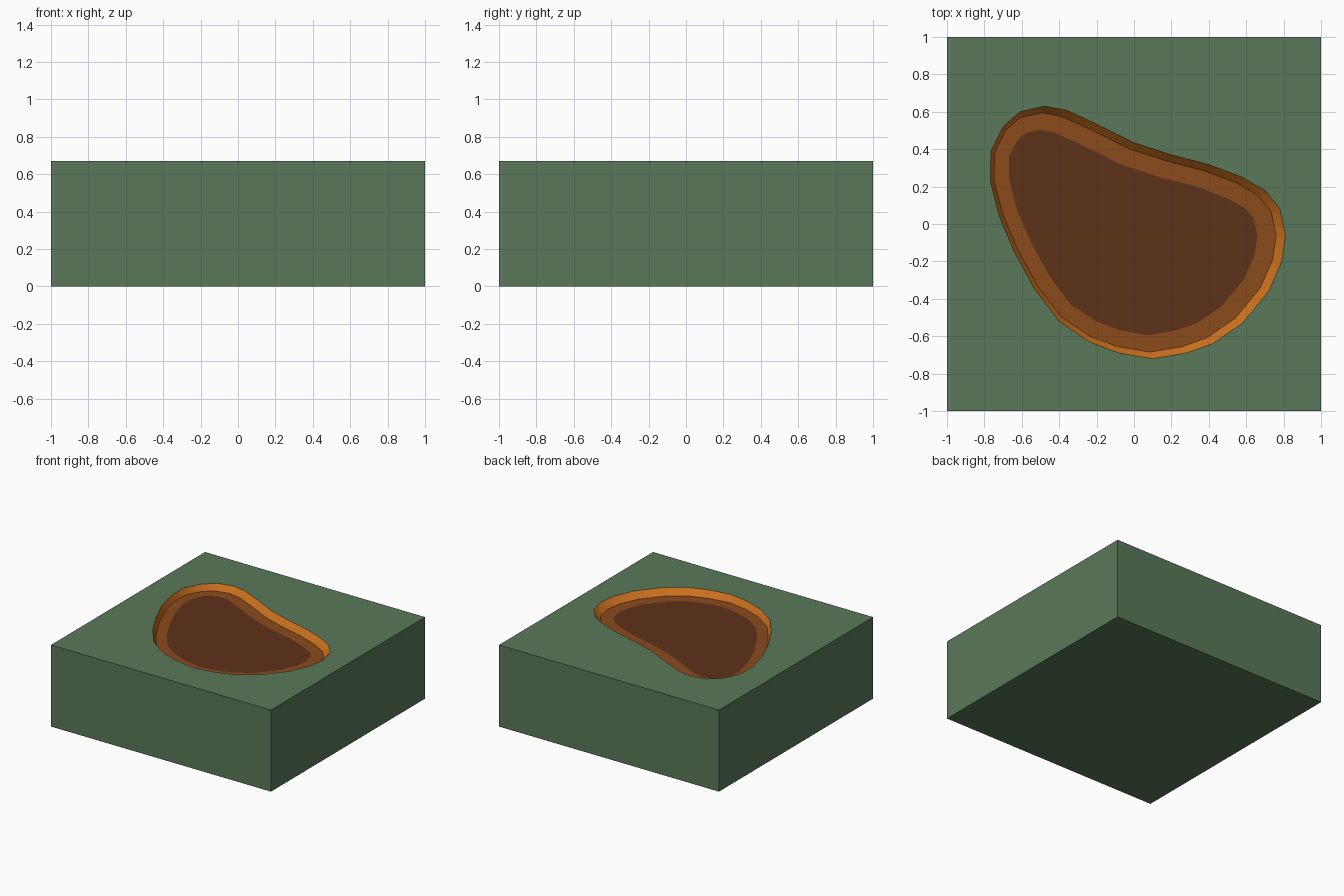
import bpy, bmesh
from mathutils import Vector
from math import radians

if "Cube" in bpy.data.objects:
    bpy.data.objects.remove(bpy.data.objects["Cube"])

TOP, DEPTH = 0.67, 0.05

# Rim outline of the pit, counter-clockwise seen from above is not required
RIM = [(-.765, .39), (-.70, .52), (-.61, .60), (-.48, .63), (-.36, .608), (-.20, .535),
       (0, .435), (.20, .37), (.40, .318), (.58, .25), (.70, .18), (.78, .08),
       (.81, -.06), (.79, -.20), (.72, -.36), (.58, -.53), (.42, -.64), (.28, -.69),
       (.10, -.72), (-.08, -.69), (-.24, -.63), (-.40, -.52), (-.53, -.35),
       (-.64, -.15), (-.72, .04), (-.768, .23)]


def inset(points, dist, shift):
    """Move a clockwise outline inward, then slide it along x."""
    out = []
    for i, p in enumerate(points):
        t = Vector(points[(i + 1) % len(points)]) - Vector(points[i - 1])
        t.normalize()
        out.append((p[0] + t.y * dist + shift, p[1] - t.x * dist))
    return out


def material(name, rgb):
    m = bpy.data.materials.new(name)
    m.diffuse_color = (*rgb, 1)
    m.use_nodes = True
    m.node_tree.nodes["Principled BSDF"].inputs["Base Color"].default_value = m.diffuse_color
    return m


def loop(bm, points, z):
    return [bm.verts.new((x, y, z)) for x, y in points]


def band(bm, a, b):
    for i in range(len(a)):
        j = (i + 1) % len(a)
        bm.faces.new((a[i], a[j], b[j], b[i]))


def finish(bm, name, mat):
    mesh = bpy.data.meshes.new(name)
    bm.normal_update()
    bm.to_mesh(mesh)
    bm.free()
    mesh.materials.append(mat)
    ob = bpy.data.objects.new(name, mesh)
    bpy.context.collection.objects.link(ob)
    return ob


ledge = inset(RIM, .035, -.015)
floor = inset(RIM, .125, -.025)
square = [(-1, -1), (1, -1), (1, 1), (-1, 1)]

# Ground block with an opening in its top
bm = bmesh.new()
low, high = loop(bm, square, 0), loop(bm, square, TOP)
bm.faces.new(low[::-1])
band(bm, low, high)
rim = loop(bm, RIM, TOP)
edges = [e for e in bm.edges if all(v in high for v in e.verts)]
edges += [bm.edges.new((rim[i - 1], rim[i])) for i in range(len(rim))]
bmesh.ops.triangle_fill(bm, edges=edges, use_beauty=True, normal=(0, 0, 1))
bmesh.ops.recalc_face_normals(bm, faces=bm.faces)
finish(bm, "ground_block", material("green", (.10, .19, .10)))

# Sloping pit wall
bm = bmesh.new()
band(bm, loop(bm, ledge, TOP - DEPTH), loop(bm, RIM, TOP))
for f in bm.faces:
    f.normal_update()
    if f.normal.z < 0:
        f.normal_flip()
wall = finish(bm, "pit_wall", material("orange", (.62, .17, .014)))
bpy.context.view_layer.objects.active = wall
wall.select_set(True)
bpy.ops.object.shade_smooth_by_angle(angle=radians(40))

# Flat ledge around the floor
bm = bmesh.new()
band(bm, loop(bm, floor, TOP - DEPTH), loop(bm, ledge, TOP - DEPTH))
for f in bm.faces:
    f.normal_update()
    if f.normal.z < 0:
        f.normal_flip()
finish(bm, "pit_ledge", material("brown", (.26, .07, .012)))

# Dark pit floor
bm = bmesh.new()
bm.faces.new(loop(bm, floor[::-1], TOP - DEPTH))
finish(bm, "pit_floor", material("dark_brown", (.11, .032, .01)))
